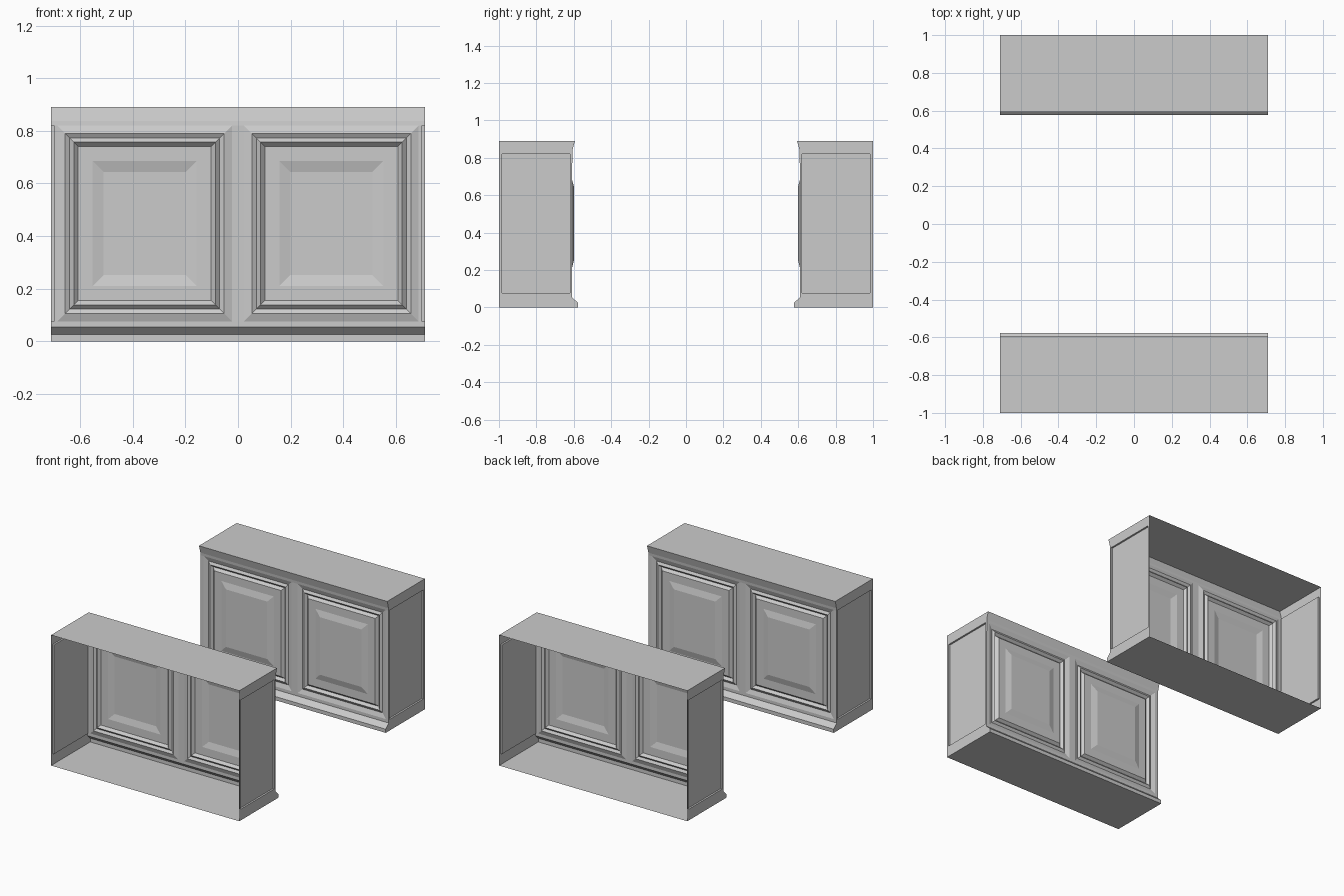
import bpy, bmesh
from mathutils import Vector

if "Cube" in bpy.data.objects:
    bpy.data.objects.remove(bpy.data.objects["Cube"])

W, BACK, FACE = 0.71, -1.0, -0.61
# front profile (y, z) from floor to top: plinth, flat face, crown
PROFILE = [(-0.578, 0), (-0.578, 0.025), (FACE, 0.055), (FACE, 0.076),
           (FACE, 0.82), (-0.608, 0.838), (-0.594, 0.89)]
DOOR = (0.023, 0.687, 0.076, 0.82)      # x0, x1, z0, z1


def make_part(name, polys, outward):
    """Sheet part from polygons; its last face is turned outward, then mirrored in x and y."""
    bm = bmesh.new()
    for poly in polys:
        bm.faces.new([bm.verts.new(p) for p in poly])
    bmesh.ops.remove_doubles(bm, verts=bm.verts, dist=1e-5)
    bmesh.ops.recalc_face_normals(bm, faces=bm.faces)
    bm.faces.ensure_lookup_table()
    bm.normal_update()
    if bm.faces[-1].normal.dot(Vector(outward)) < 0:
        bmesh.ops.reverse_faces(bm, faces=bm.faces)
    me = bpy.data.meshes.new(name)
    bm.to_mesh(me)
    bm.free()
    ob = bpy.data.objects.new(name, me)
    bpy.context.collection.objects.link(ob)
    mod = ob.modifiers.new("Mirror", 'MIRROR')
    mod.use_axis = (True, True, False)
    return ob


def ring(inset, y):
    x0, x1, z0, z1 = DOOR
    a, b, c, d = x0 + inset, x1 - inset, z0 + inset, z1 - inset
    return [(a, y, c), (b, y, c), (b, y, d), (a, y, d)]


def bands(r0, r1):
    n = len(r0)
    return [[r0[i], r0[(i + 1) % n], r1[(i + 1) % n], r1[i]] for i in range(n)]


# face frame with plinth and crown, leaving the door opening free
xs = [0, DOOR[0], DOOR[1], W]
frame = []
for (ya, za), (yb, zb) in zip(PROFILE, PROFILE[1:]):
    for i in range(3):
        if za == DOOR[2] and i == 1:
            continue
        a, b = xs[i], xs[i + 1]
        frame.append([(a, ya, za), (b, ya, za), (b, yb, zb), (a, yb, zb)])
frame.append(frame.pop(5))
make_part("face_frame", frame, (0, 1, 0))

# door: moulded surround, flat field and raised centre, as (inset, y)
steps = [(0, FACE), (0.03, -0.621), (0.047, -0.611), (0.063, -0.627),
         (0.079, FACE), (0.134, FACE), (0.176, -0.599)]
rings = [ring(*s) for s in steps]
door = [q for r0, r1 in zip(rings, rings[1:]) for q in bands(r0, r1)]
door.append(rings[-1])
make_part("panel_door", door, (0, 1, 0))

# end wall with a shallow recessed panel
XR = W - 0.012
inner = [(-0.985, 0.076), (-0.62, 0.076), (-0.62, 0.82), (-0.985, 0.82)]
lb, rb, rt, lt = inner
b0, b1, b2 = PROFILE[:3]
t1, t0 = PROFILE[-2:]
flat = [[(BACK, 0), b0, b1, b2, rb, lb],
        [b2, t1, rt, rb],
        [t1, t0, (BACK, 0.89), lt, rt],
        [(BACK, 0.89), (BACK, 0), lb, lt]]
end = [[(W, y, z) for y, z in poly] for poly in flat]
recess = [(XR, y, z) for y, z in inner]
end += bands([(W, y, z) for y, z in inner], recess)
end.append(recess)
make_part("end_wall", end, (1, 0, 0))

# top and bottom boards; the outer long side stays open
for name, z, y, n in (("top_board", 0.89, -0.594, 1), ("bottom_board", 0, -0.578, -1)):
    make_part(name, [[(0, BACK, z), (W, BACK, z), (W, y, z), (0, y, z)]], (0, 0, n))
